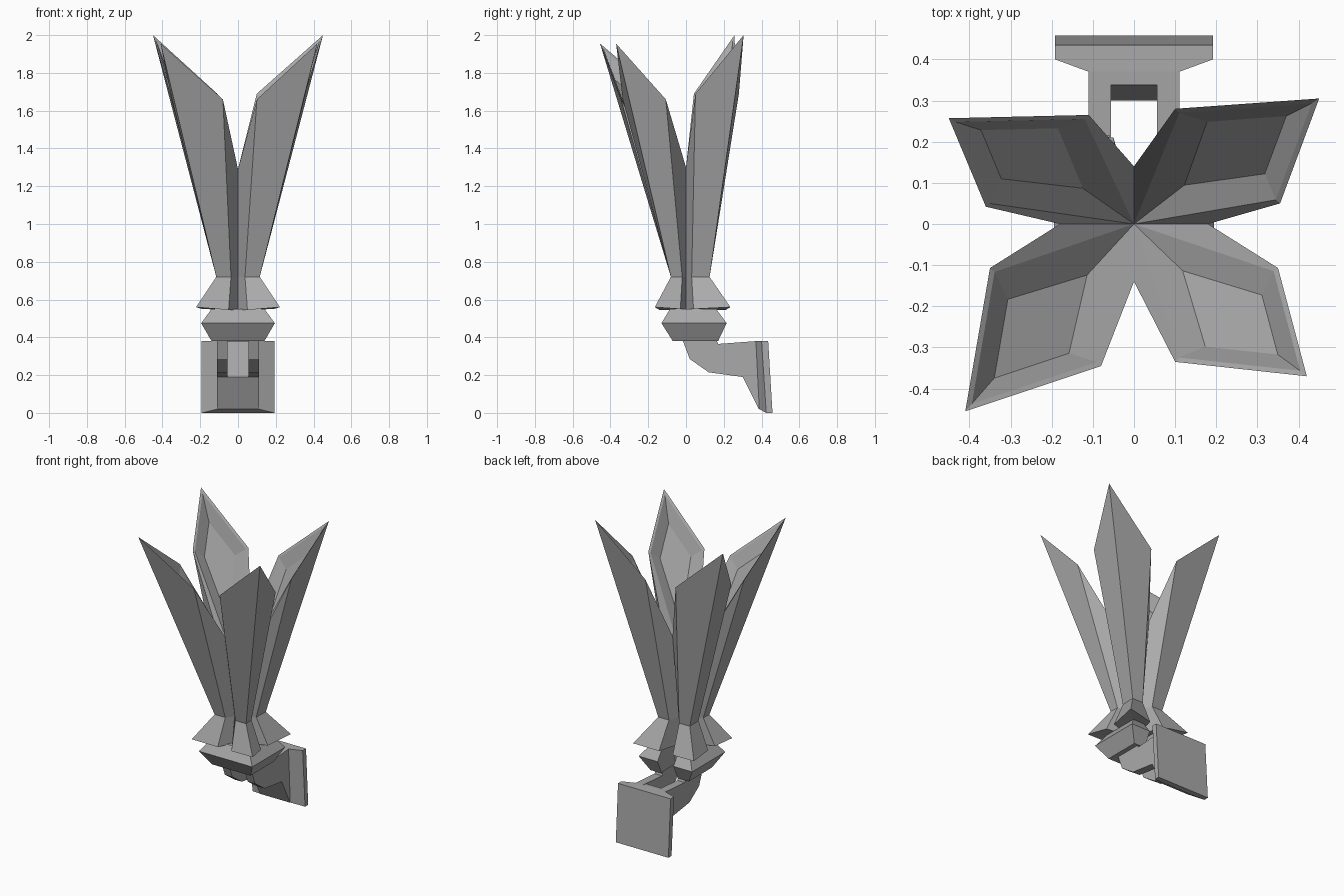
import bpy
import bmesh
from mathutils import Vector

cube = bpy.data.objects.get("Cube")
if cube:
    bpy.data.objects.remove(cube, do_unlink=True)

GREY = (0.4, 0.4, 0.4, 1)
stone = bpy.data.materials.new("plain_grey")
stone.use_nodes = True
stone.diffuse_color = GREY
stone.node_tree.nodes["Principled BSDF"].inputs["Base Color"].default_value = GREY


def build(name, polygons):
    """Make one flat-shaded object from polygons given as lists of points."""
    bm = bmesh.new()
    for poly in polygons:
        bm.faces.new([bm.verts.new(p) for p in poly])
    bmesh.ops.remove_doubles(bm, verts=bm.verts, dist=0.0005)
    bmesh.ops.recalc_face_normals(bm, faces=bm.faces)
    mesh = bpy.data.meshes.new(name)
    bm.to_mesh(mesh)
    bm.free()
    mesh.materials.append(stone)
    obj = bpy.data.objects.new(name, mesh)
    bpy.context.collection.objects.link(obj)
    return obj


def bridge(lower, upper):
    """Side faces between two closed loops of equal length."""
    n = len(lower)
    return [[lower[i], lower[(i + 1) % n], upper[(i + 1) % n], upper[i]] for i in range(n)]


def prism(name, profile, x0, x1):
    """Side profile (y, z) extruded along x."""
    a = [(x0, y, z) for y, z in profile]
    b = [(x1, y, z) for y, z in profile]
    return build(name, [a, b] + bridge(a, b))


# Four hollow crystal petals with flared feet, sharing the centre line
CENTRE = Vector((0, 0, 1.0))
FOOT = Vector((0, 0, 0.545))
# (x sign, y sign, tip, corner beside the x axis, corner beside the y axis)
PETALS = [
    (1, 1, (0.45, 0.305, 2.0), (0.355, 0.05, 1.69), (0.10, 0.28, 1.69)),
    (-1, 1, (-0.45, 0.257, 2.0), (-0.36, 0.042, 1.69), (-0.11, 0.265, 1.69)),
    (-1, -1, (-0.41, -0.455, 1.955), (-0.35, -0.107, 1.66), (-0.08, -0.345, 1.66)),
    (1, -1, (0.42, -0.37, 1.955), (0.35, -0.107, 1.66), (0.10, -0.335, 1.66)),
]
polys = []
for sx, sy, tip, cx, cy in PETALS:
    tip, cx, cy = Vector(tip), Vector(cx), Vector(cy)
    back = sy > 0
    yr, yf = (0.125, 0.235) if back else (-0.08, -0.165)
    # waist and flare: ridge, x side, y side
    waist = [(sx * 0.115, yr, 0.72), (sx * 0.112, 0.03 if back else -0.02, 0.72),
             (sx * 0.037, yr, 0.72)]
    flare = [(sx * 0.222, yf, 0.56), (sx * 0.19, 0.04 if back else -0.03, 0.55),
             (sx * 0.05, yf - sy * 0.025, 0.545)]
    # rim, then a recessed floor inside it
    mid = (CENTRE + tip + cx + cy) / 4
    normal = (cx - cy).cross(tip - CENTRE).normalized()
    if normal.z > 0:
        normal = -normal
    inner = [CENTRE] + [p.lerp(mid, 0.08) for p in (cx, tip, cy)]
    floor = [mid + (p - mid) * 0.55 + normal * 0.035 for p in (CENTRE, cx, tip, cy)]
    polys += bridge(inner, floor) + [floor]
    for k, corner in ((1, cx), (2, cy)):
        if k == 1:
            valley = Vector((sx * 0.18, 0, 1.3))
            low, foot = Vector((sx * 0.04, 0, 0.72)), Vector((sx * 0.04, 0, 0.545))
        else:
            valley = Vector((0, sy * 0.14, 1.29))
            low, foot = Vector((0, sy * 0.035, 0.72)), Vector((0, sy * 0.035, 0.545))
        rim_corner = inner[1] if k == 1 else inner[3]
        polys += [
            [waist[0], waist[k], corner, tip],         # outer face
            [waist[k], low, valley, corner],           # side face
            [flare[0], flare[k], waist[k], waist[0]],  # flared foot
            [flare[k], foot, low, waist[k]],
            [FOOT, foot, flare[k], flare[0]],          # underside
            [CENTRE, valley, corner, rim_corner],      # rim
            [corner, tip, inner[2], rim_corner],
        ]
build("crystal_petals", polys)


# Bevelled collar, open at the back
def collar_loop(w, front, rear, z):
    slot, end = 0.058, 0.03
    half = [(w, front, z), (w, rear, z), (slot, rear, z), (slot, end, z)]
    return half + [(-x, y, h) for x, y, h in reversed(half)]


levels = [collar_loop(0.14, -0.07, 0.17, 0.38),
          collar_loop(0.195, -0.13, 0.215, 0.475),
          collar_loop(0.14, -0.085, 0.16, 0.55)]
build("collar", [levels[0], levels[2]] + bridge(levels[0], levels[1])
      + bridge(levels[1], levels[2]))

# Two bracket arms
arm = [(-0.02, 0.39), (0.02, 0.285), (0.12, 0.215), (0.30, 0.19), (0.385, 0.02),
       (0.40, 0.02), (0.37, 0.38), (0.17, 0.365), (0.16, 0.39)]
for side, s in (("left", 1), ("right", -1)):
    prism("bracket_arm_" + side, arm, s * 0.056, s * 0.11)

# Block joining the arms
prism("bracket_block", [(0.30, 0.19), (0.385, 0.02), (0.40, 0.02), (0.37, 0.379), (0.338, 0.377)],
      -0.056, 0.056)


# Leaning wall plate with a tapered neck
def plate_loop(w, top, bottom):
    return [(-w, bottom, 0.0), (w, bottom, 0.0), (w, top, 0.38), (-w, top, 0.38)]


neck = [(-0.11, 0.388, 0.02), (0.11, 0.388, 0.02), (0.11, 0.37, 0.38), (-0.11, 0.37, 0.38)]
face, rear = plate_loop(0.192, 0.40, 0.425), plate_loop(0.192, 0.435, 0.458)
build("wall_plate", [neck, rear] + bridge(neck, face) + bridge(face, rear))
